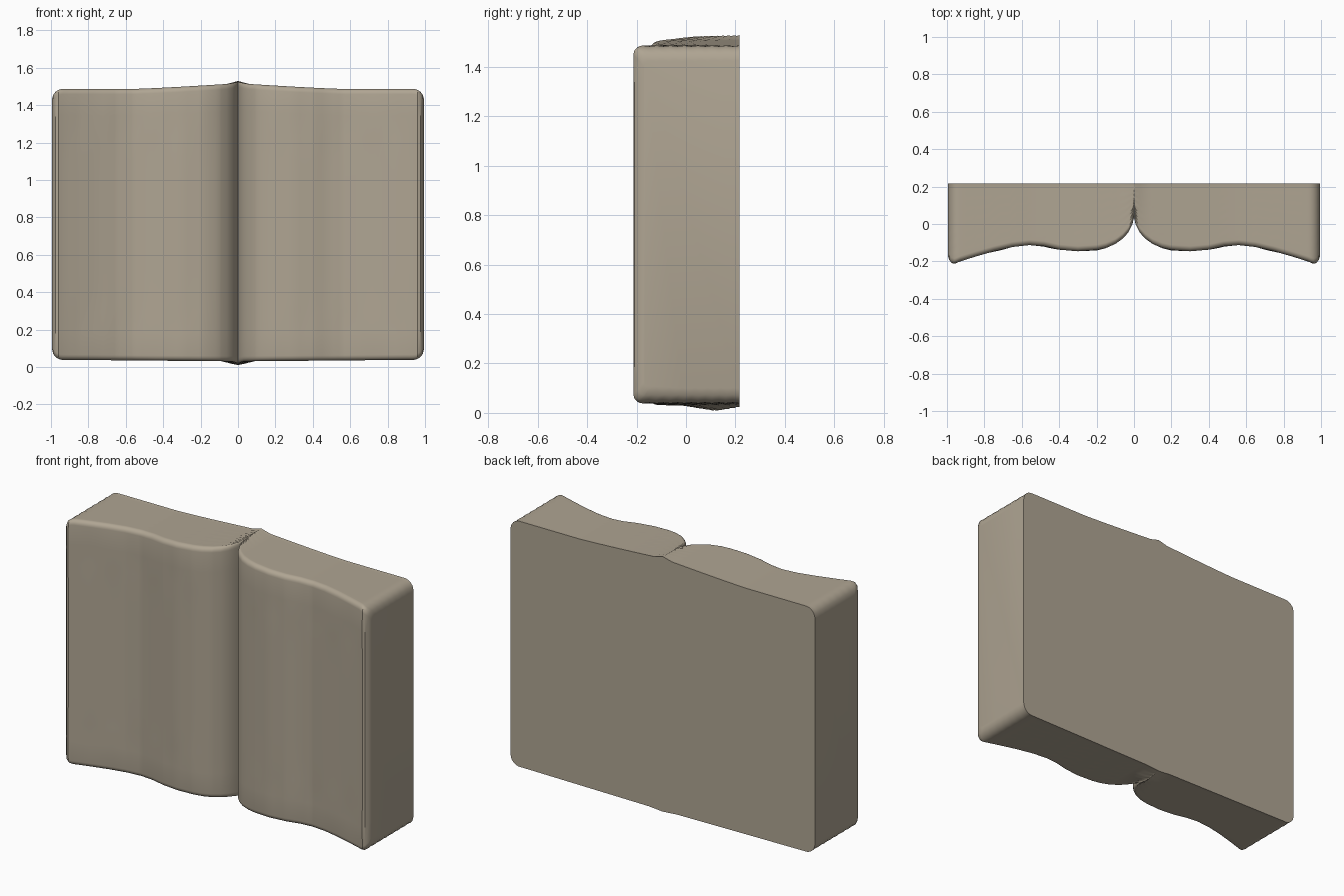
import bpy, bmesh, math

if "Cube" in bpy.data.objects:
    bpy.data.objects.remove(bpy.data.objects["Cube"])

BACK = 0.217
END = 0.995
# Page surface seen from above: distance from spine -> y
PAGE = [(0, .035), (.008, .0), (.03, -.045), (.06, -.078), (.1, -.107), (.15, -.128), (.2, -.139),
        (.3, -.146), (.4, -.137), (.48, -.119), (.56, -.113), (.65, -.123),
        (.75, -.146), (.85, -.175), (.93, -.2), (.96, -.212), (.975, -.208), (.988, -.192), (END, -.172)]


def lerp_table(table, x):
    for (x0, y0), (x1, y1) in zip(table, table[1:]):
        if x <= x1:
            t = (x - x0) / (x1 - x0)
            return y0 + t * (y1 - y0)
    return table[-1][1]


def corner(d, r=.06):
    # height lost to the rounded page corner at distance d from the end
    return 0 if d > r else r - math.sqrt(max(0, r * r - (r - d) ** 2))


def top_z(x, y):
    a = abs(x)
    rise = .03 * max(0, 1 - a / .55) ** 1.2
    bump = .012 * max(0, 1 - a / .06) * (.5 + y / BACK / 2)
    return 1.487 + rise + bump - corner(END - a)


def bottom_z(x, y):
    a = abs(x)
    dip = .008 * max(0, 1 - a / .9)
    knob = .022 * max(0, 1 - a / .09) * max(0, 1 - abs(y - .12) / .14)
    return .038 - dip - knob + corner(END - a)


def section(x):
    """Closed y-z loop of the book block at one station along x."""
    a = abs(x)
    front = lerp_table(PAGE, a)
    r, n = .028, 14
    ys = [BACK + (front + r - BACK) * i / n for i in range(n + 1)]
    # shallow alternating grooves suggest stacked leaves
    leaf = lambda i: .003 if 0 < i < n and i % 2 else 0
    arc = [math.pi / 2 * k / 5 for k in range(1, 6)]
    pts = [(y, bottom_z(x, y) + leaf(i)) for i, y in enumerate(ys)]
    zb, zt = bottom_z(x, front), top_z(x, front)
    pts += [(front + r - r * math.sin(t), zb + r - r * math.cos(t)) for t in arc]
    z0, z1 = zb + r, zt - r
    for k in range(1, 12):
        t = k / 12
        # faint ripples on the sheet near its upper and lower margins
        fade = max(0, abs(2 * t - 1) - .6) * min(1, a * 4) * min(1, (END - a) * 8)
        pts.append((front + .012 * fade * math.sin(a * 24), z0 + (z1 - z0) * t))
    pts += [(front + r - r * math.sin(t), zt - r + r * math.cos(t)) for t in reversed(arc)]
    pts += [(y, top_z(x, y) - leaf(i)) for i, y in reversed(list(enumerate(ys)))]
    return pts


# Stations along the width: even spacing plus all profile breaks
half = sorted({round(p[0], 3) for p in PAGE} | {round(i * .03, 3) for i in range(1, 32)} | {.945})
xs = [-x for x in reversed(half) if x > 0] + half

# Book block lofted from one cover edge to the other
bm = bmesh.new()
rings = [[bm.verts.new((x, y, z)) for y, z in section(x)] for x in xs]
for p, q in zip(rings, rings[1:]):
    m = len(p)
    for i in range(m):
        bm.faces.new((p[i], p[(i + 1) % m], q[(i + 1) % m], q[i]))
bm.faces.new(rings[0])
bm.faces.new(list(reversed(rings[-1])))
bmesh.ops.recalc_face_normals(bm, faces=bm.faces)
mesh = bpy.data.meshes.new("open_book")
bm.to_mesh(mesh)
bm.free()
book = bpy.data.objects.new("open_book", mesh)
bpy.context.collection.objects.link(book)

# Single aged-paper colour
paper = bpy.data.materials.new("aged_paper")
paper.diffuse_color = (.43, .375, .29, 1)
paper.use_nodes = True
paper.node_tree.nodes["Principled BSDF"].inputs["Base Color"].default_value = paper.diffuse_color
mesh.materials.append(paper)

bpy.context.view_layer.objects.active = book
book.select_set(True)
bpy.ops.object.shade_smooth_by_angle(angle=math.radians(35))
